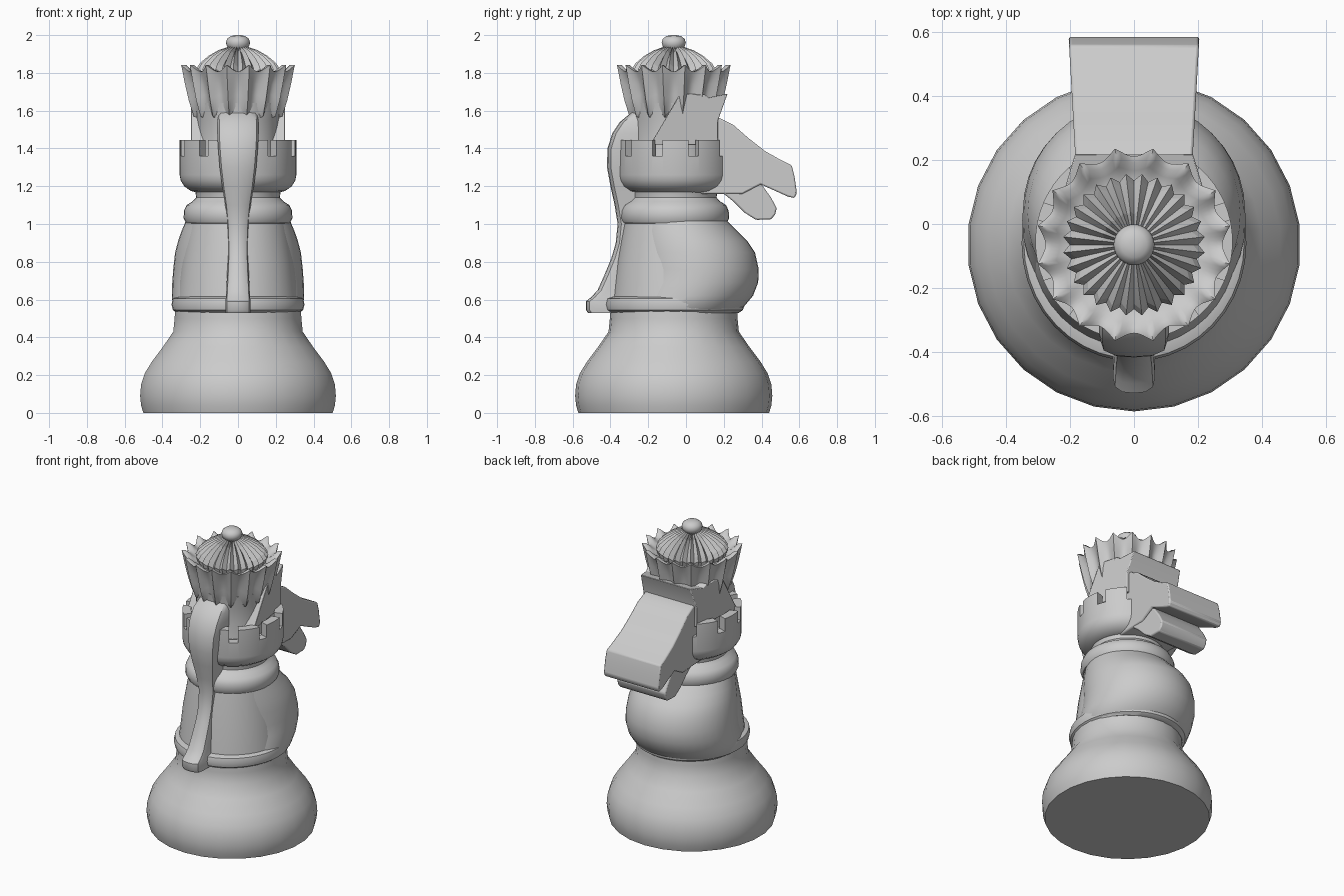
import bpy, bmesh
from math import sin, cos, pi, radians

CY = -0.065  # y of the main turning axis


def finish(name, bm, angle=35):
    bmesh.ops.recalc_face_normals(bm, faces=bm.faces[:])
    me = bpy.data.meshes.new(name)
    bm.to_mesh(me)
    bm.free()
    ob = bpy.data.objects.new(name, me)
    bpy.context.collection.objects.link(ob)
    bpy.ops.object.select_all(action='DESELECT')
    ob.select_set(True)
    bpy.context.view_layer.objects.active = ob
    if angle:
        bpy.ops.object.shade_smooth_by_angle(angle=radians(angle))
    return ob


def loft(name, rings, angle=35):
    """Skin closed rings of equal length and cap both ends."""
    bm = bmesh.new()
    rows = [[bm.verts.new(p) for p in ring] for ring in rings]
    n = len(rows[0])
    for a, b in zip(rows, rows[1:]):
        for i in range(n):
            j = (i + 1) % n
            bm.faces.new((a[i], a[j], b[j], b[i]))
    bm.faces.new(rows[0])
    bm.faces.new(rows[-1])
    return finish(name, bm, angle)


def oval(cy, rx, ry, z, n):
    return [(rx * sin(2 * pi * i / n), cy - ry * cos(2 * pi * i / n), z) for i in range(n)]


def lathe(name, profile, n=40, cy=CY, angle=35):
    return loft(name, [oval(cy, r, r, z, n) for r, z in profile], angle)


def slab(name, outline, width, bevel=0.008):
    """Side outline (y, z) given a half width that depends on y."""
    bm = bmesh.new()
    sides = [[bm.verts.new((s * width(y), y, z)) for y, z in outline] for s in (-1, 1)]
    n = len(outline)
    for i in range(n):
        j = (i + 1) % n
        bm.faces.new((sides[0][i], sides[0][j], sides[1][j], sides[1][i]))
    for s in sides:
        bm.faces.new(s)
    ob = finish(name, bm, 30)
    m = ob.modifiers.new("soft_edges", 'BEVEL')
    m.width, m.segments = bevel, 2
    return ob


# Base
lathe("base", [(0.505, 0), (0.517, 0.04), (0.522, 0.09), (0.517, 0.15), (0.497, 0.21),
               (0.46, 0.27), (0.40, 0.35), (0.345, 0.43), (0.338, 0.5), (0.335, 0.56)], 26)

# Body: bottom band, inner cone and swelling chest
loft("body_band", [oval(-0.06, rx, ry, z, 40) for rx, ry, z in
                   [(0.325, 0.34, 0.53), (0.345, 0.362, 0.545), (0.352, 0.37, 0.575),
                    (0.345, 0.362, 0.605), (0.32, 0.33, 0.615)]])
lathe("body_cone", [(0.325, 0.58), (0.30, 0.8), (0.262, 1.02)])
loft("chest", [oval(cy, rx, ry, z, 40) for cy, rx, ry, z in
               [(-0.02, 0.32, 0.29, 0.53), (-0.02, 0.345, 0.325, 0.56), (0.01, 0.35, 0.345, 0.62),
                (0.04, 0.348, 0.342, 0.69), (0.045, 0.343, 0.34, 0.76), (0.03, 0.333, 0.335, 0.85),
                (0.01, 0.317, 0.315, 0.91), (-0.015, 0.30, 0.29, 0.96), (-0.045, 0.275, 0.26, 1.02)]])

# Collar and neck
lathe("collar", [(0.25, 1.0), (0.275, 1.005), (0.288, 1.03), (0.286, 1.07), (0.272, 1.1),
                 (0.24, 1.12), (0.222, 1.14), (0.225, 1.17), (0.235, 1.2)], 40, -0.06)

# Rook cup with ten notches
cup = lathe("rook_cup", [(0.21, 1.165), (0.25, 1.175), (0.285, 1.2), (0.303, 1.23), (0.309, 1.26),
                         (0.309, 1.445), (0.255, 1.445), (0.255, 1.35), (0.1, 1.35)], 60, -0.055, None)
bm = bmesh.new()
for k in range(10):
    a = k * pi / 5
    res = bmesh.ops.create_cube(bm, size=1)
    for v in res["verts"]:
        x, y, z = v.co.x * 0.055, -0.28 + v.co.y * 0.12, 1.41 + v.co.z * 0.1
        v.co = (x * cos(a) - y * sin(a), x * sin(a) + y * cos(a) - 0.055, z)
cutter = finish("notch_cutter", bm, None)
cutter.hide_render = True
bpy.context.view_layer.objects.active = cup
cup.select_set(True)
mod = cup.modifiers.new("notches", 'BOOLEAN')
mod.operation, mod.solver, mod.object = 'DIFFERENCE', 'EXACT', cutter
bpy.ops.object.modifier_apply(modifier="notches")
bpy.data.objects.remove(cutter)
bpy.ops.object.select_all(action='DESELECT')
cup.select_set(True)
bpy.ops.object.shade_smooth_by_angle(angle=radians(30))

# Upper column
lathe("column", [(0.225, 1.34), (0.215, 1.45), (0.22, 1.55), (0.235, 1.64)])


# Fluted crown with sixteen points
def crown_ring(r, z, ar, az, n=128):
    pts = []
    for i in range(n):
        t = 2 * pi * i / n
        w = 1 - 2 * abs(sin(8 * t + pi / 2))
        rr = r + ar * w
        pts.append((rr * sin(t), CY - rr * cos(t), z + az * w))
    return pts


loft("crown", [crown_ring(*p) for p in
               [(0.21, 1.56, 0, 0), (0.235, 1.6, 0.004, -0.03), (0.252, 1.67, 0.014, -0.015),
                (0.268, 1.74, 0.018, 0), (0.287, 1.81, 0.016, 0.015), (0.292, 1.825, 0.015, 0.018),
                (0.27, 1.825, 0.012, 0.018), (0.24, 1.80, 0.008, 0.01), (0.20, 1.78, 0, 0)]], 50)

# Pleated dome
rings = []
for r, z in [(0.2, 1.77), (0.212, 1.81), (0.195, 1.84), (0.15, 1.88), (0.1, 1.91), (0.05, 1.928)]:
    rings.append([((r * k) * sin(2 * pi * i / 56), CY - (r * k) * cos(2 * pi * i / 56), z + (k - 1) * 0.2)
                  for i in range(56) for k in [1 + (0.05 if i % 2 else -0.05)]])
loft("dome", rings, 10)

# Top ball
lathe("top_ball", [(0.04, 1.91), (0.045, 1.925), (0.058, 1.94), (0.064, 1.96), (0.058, 1.98),
                   (0.04, 1.994), (0.015, 2.0)], 28, angle=60)

# Mane and tail down the back: z, outer y, half width
mane = [(0.53, -0.52, 0.066), (0.545, -0.53, 0.066), (0.59, -0.53, 0.066), (0.615, -0.5, 0.064),
        (0.65, -0.468, 0.062), (0.73, -0.432, 0.058), (0.82, -0.395, 0.054), (0.9, -0.372, 0.054),
        (1.0, -0.362, 0.058), (1.1, -0.378, 0.068), (1.2, -0.4, 0.084), (1.3, -0.418, 0.097),
        (1.4, -0.416, 0.105), (1.48, -0.39, 0.11), (1.54, -0.35, 0.11), (1.59, -0.29, 0.1),
        (1.62, -0.22, 0.08)]
rings = []
for z, y, w in mane:
    half = [(1, -0.12), (1, y + 0.05), (0.9, y + 0.02), (0.55, y + 0.004)]
    rings.append([(w * a, b, z) for a, b in half] + [(0, y, z)] + [(-w * a, b, z) for a, b in half[::-1]])
loft("mane", rings, 40)


# Horse head, lower jaw and ears
def head_width(y):
    return 0.172 + 0.056 * max(y, 0)


slab("head", [(0.0, 1.57), (0.18, 1.56), (0.25, 1.525), (0.33, 1.455), (0.42, 1.385), (0.5, 1.34),
              (0.56, 1.31), (0.575, 1.25), (0.587, 1.165), (0.575, 1.137), (0.54, 1.145), (0.395, 1.21),
              (0.3, 1.16), (0.0, 1.16)], head_width)
slab("lower_jaw", [(0.05, 1.17), (0.18, 1.175), (0.25, 1.12), (0.31, 1.06), (0.37, 1.022), (0.45, 1.024),
                   (0.472, 1.05), (0.48, 1.085), (0.45, 1.14), (0.4, 1.21), (0.3, 1.27), (0.05, 1.27)],
     lambda y: 0.18)
slab("ears", [(-0.19, 1.42), (-0.03, 1.69), (0.1, 1.685), (0.12, 1.67), (0.22, 1.69), (0.17, 1.55),
              (0.17, 1.42)], lambda y: 0.25 if y < 0 else 0.25 - 0.3 * y, 0.004)
